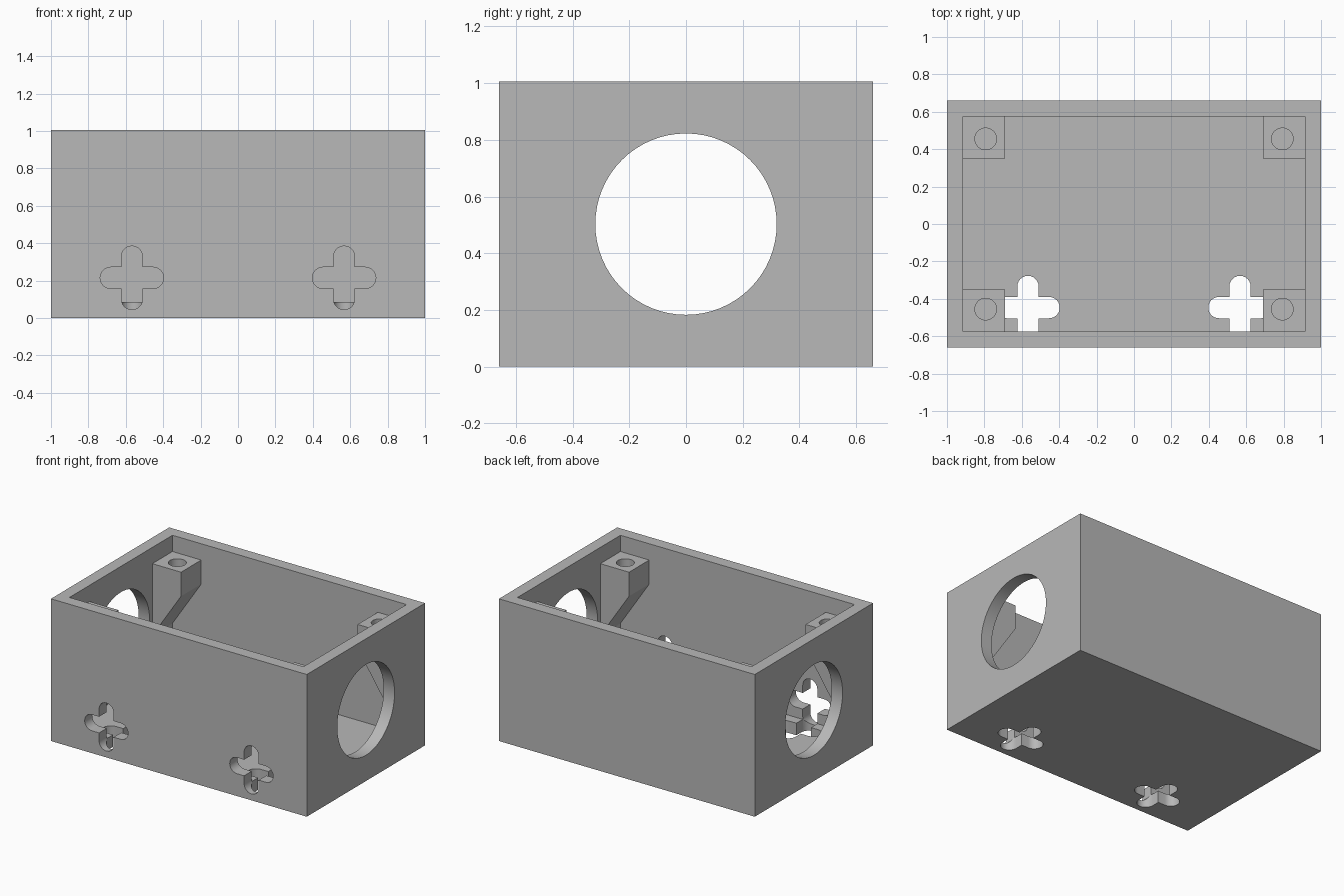
import bpy
import math
from math import cos, sin, pi
from mathutils import Matrix, Vector

old = bpy.data.objects.get("Cube")
if old:
    bpy.data.objects.remove(old, do_unlink=True)

grey = bpy.data.materials.new("plain grey")
grey.use_nodes = True
grey.diffuse_color = (0.48, 0.48, 0.48, 1)
grey.node_tree.nodes["Principled BSDF"].inputs["Base Color"].default_value = grey.diffuse_color

W, D, H = 1.0, 0.66, 1.005       # half width, half depth, height
WALL = 0.085
IN_X, IN_Y = W - WALL, D - WALL  # inner half sizes
POST = 0.225


def prism(name, outline, depth, matrix):
    """Extrude a counter-clockwise outline along its local z, then place it."""
    n = len(outline)
    verts = [matrix @ Vector((u, v, z)) for z in (0, depth) for u, v in outline]
    faces = [tuple(reversed(range(n))), tuple(range(n, 2 * n))]
    faces += [(i, (i + 1) % n, (i + 1) % n + n, i + n) for i in range(n)]
    mesh = bpy.data.meshes.new(name)
    mesh.from_pydata(verts, [], faces)
    mesh.materials.append(grey)
    obj = bpy.data.objects.new(name, mesh)
    bpy.context.collection.objects.link(obj)
    return obj


def rect(hx, hy):
    return [(-hx, -hy), (hx, -hy), (hx, hy), (-hx, hy)]


def circle(r, n=64):
    return [(r * cos(2 * pi * i / n), r * sin(2 * pi * i / n)) for i in range(n)]


def rounded_cross(reach, r, n=12):
    """Plus shape whose four arms end in half circles."""
    pts = []
    for k in range(4):
        c, s = cos(k * pi / 2), sin(k * pi / 2)
        arm = [(r, -r)]
        arm += [(reach - r + r * cos(a), r * sin(a))
                for a in (pi * i / n - pi / 2 for i in range(n + 1))]
        pts += [(c * x - s * y, s * x + c * y) for x, y in arm]
    return pts


def cut(obj, cutters):
    bpy.context.view_layer.objects.active = obj
    for cutter in cutters:
        cutter.hide_render = True
        mod = obj.modifiers.new("cut", 'BOOLEAN')
        mod.operation = 'DIFFERENCE'
        mod.solver = 'EXACT'
        mod.object = cutter
        bpy.ops.object.modifier_apply(modifier=mod.name)
        bpy.data.objects.remove(cutter, do_unlink=True)


def smooth(obj):
    bpy.ops.object.select_all(action='DESELECT')
    obj.select_set(True)
    bpy.context.view_layer.objects.active = obj
    bpy.ops.object.shade_smooth_by_angle(angle=math.radians(30))


def at(x, y, z):
    return Matrix.Translation((x, y, z))


# Open-topped box with side ports and cross slots
box = prism("box", rect(W, D), H, at(0, 0, 0))
cutters = [
    prism("cavity", rect(IN_X, IN_Y), H, at(0, 0, WALL)),
    prism("side_ports", circle(0.32), 3, at(-1.5, 0, H / 2) @ Matrix.Rotation(pi / 2, 4, 'Y')),
]
cross = rounded_cross(0.17, 0.057)
for side in (-1, 1):
    x = side * 0.567
    cutters.append(prism("floor_slot", cross, 0.2, at(x, -0.447, -0.1)))
    cutters.append(prism("front_slot", cross, 0.2,
                         at(x, -IN_Y + 0.02, 0.215) @ Matrix.Rotation(pi / 2, 4, 'X')))
cut(box, cutters)
smooth(box)

# Corner screw posts: square top, underside sloping out to the side wall
TOP, LIP, SINK = 0.89, 0.17, 0.02
inner = IN_X - POST
outer = IN_X + SINK
for fy, front in ((-1, "front"), (1, "back")):
    for fx, hand in ((-1, "right"), (1, "left")):
        low = TOP - LIP - 1.5 * (outer - inner)
        outline = [(fx * inner, TOP), (fx * inner, TOP - LIP), (fx * outer, low), (fx * outer, TOP)]
        if fx < 0:
            outline.reverse()
        y_start = max(fy * (IN_Y - POST), fy * (IN_Y + SINK))
        post = prism(f"{front}_{hand}_post", outline, POST + SINK,
                     at(0, y_start, 0) @ Matrix.Rotation(pi / 2, 4, 'X'))
        hole = prism("screw_hole", circle(0.058, 32), 0.3,
                     at(fx * 0.793, fy * 0.455, TOP - 0.2))
        cut(post, [hole])
        smooth(post)
